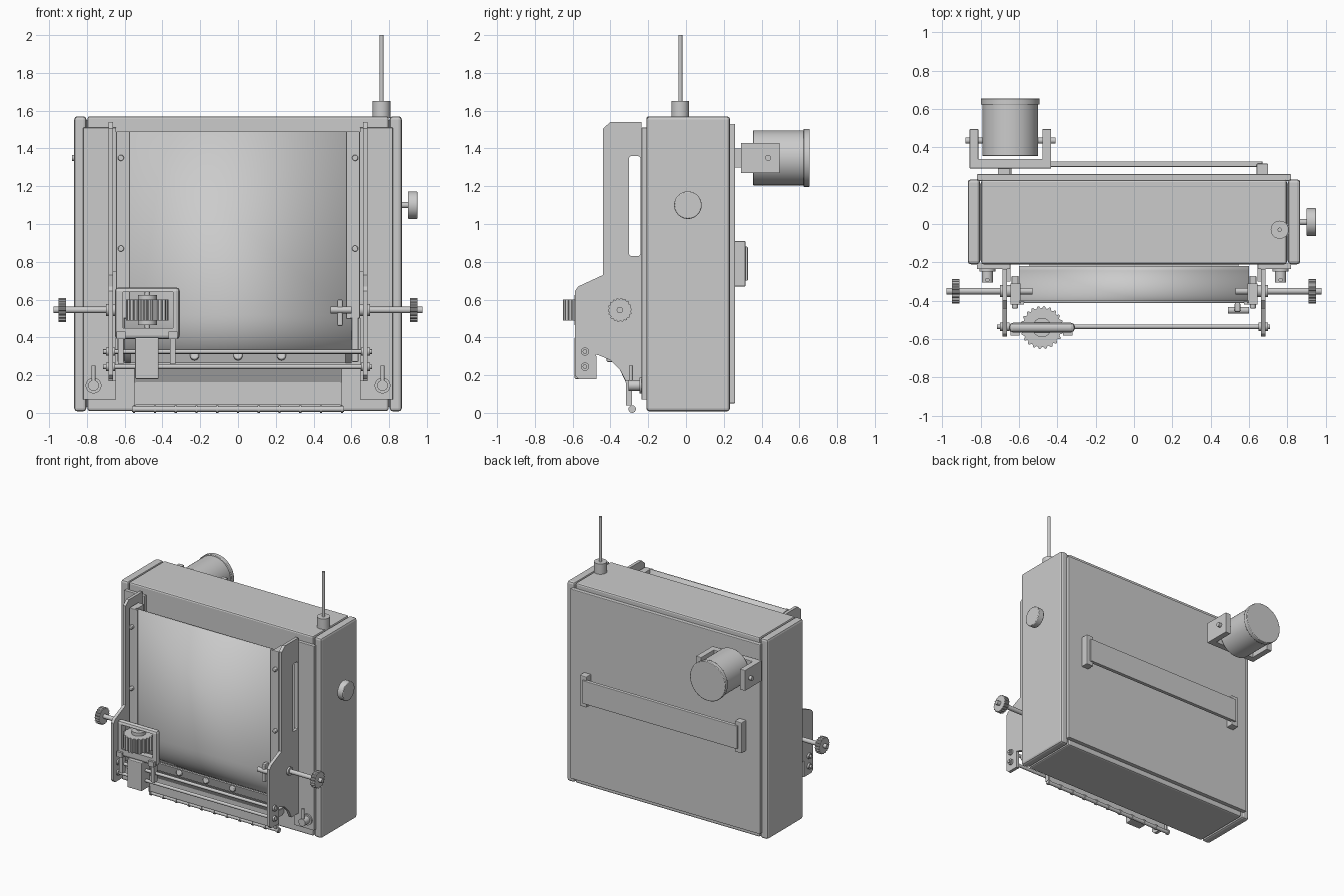
import bpy, bmesh, math
from mathutils import Matrix, Vector

if "Cube" in bpy.data.objects:
    bpy.data.objects.remove(bpy.data.objects["Cube"])


def finish(bm, name, bevel=0.0, smooth=False, segs=2):
    bmesh.ops.recalc_face_normals(bm, faces=bm.faces)
    me = bpy.data.meshes.new(name)
    bm.to_mesh(me)
    bm.free()
    ob = bpy.data.objects.new(name, me)
    bpy.context.collection.objects.link(ob)
    if bevel:
        m = ob.modifiers.new("bevel", 'BEVEL')
        m.width, m.segments, m.limit_method = bevel, segs, 'ANGLE'
    if smooth:
        bpy.ops.object.select_all(action='DESELECT')
        bpy.context.view_layer.objects.active = ob
        ob.select_set(True)
        bpy.ops.object.shade_smooth_by_angle(angle=math.radians(35))
    return ob


def box(name, x, y, z, bevel=0.0):
    bm = bmesh.new()
    c = Vector(((x[0] + x[1]) / 2, (y[0] + y[1]) / 2, (z[0] + z[1]) / 2))
    s = (abs(x[1] - x[0]), abs(y[1] - y[0]), z[1] - z[0])
    bmesh.ops.create_cube(bm, size=1, matrix=Matrix.Translation(c) @ Matrix.Diagonal((*s, 1)))
    return finish(bm, name, bevel)


def cyl(name, a, b, r, n=32, bevel=0.0):
    a, b = Vector(a), Vector(b)
    d = b - a
    bm = bmesh.new()
    mat = Matrix.Translation((a + b) / 2) @ d.to_track_quat('Z', 'Y').to_matrix().to_4x4()
    bmesh.ops.create_cone(bm, cap_ends=True, segments=n, radius1=r, radius2=r, depth=d.length, matrix=mat)
    return finish(bm, name, bevel, True)


def extrude_profile(name, pts, x, bevel=0.0, smooth=False):
    # closed y/z outline extruded along x
    bm = bmesh.new()
    f = bm.faces.new([bm.verts.new((x[0], y, z)) for y, z in pts])
    g = bmesh.ops.extrude_face_region(bm, geom=[f])
    bmesh.ops.translate(bm, verts=[v for v in g['geom'] if isinstance(v, bmesh.types.BMVert)],
                        vec=(x[1] - x[0], 0, 0))
    return finish(bm, name, bevel, smooth)


def sheet(name, pts, half, t, smooth=False):
    # thin sheet following an open y/z path
    bm = bmesh.new()
    rows = [(bm.verts.new((-half, y, z)), bm.verts.new((half, y, z))) for y, z in pts]
    for (a, b), (c, d) in zip(rows, rows[1:]):
        bm.faces.new((a, b, d, c))
    ob = finish(bm, name, 0, smooth)
    m = ob.modifiers.new("thickness", 'SOLIDIFY')
    m.thickness, m.offset = t, 0
    return ob


def gear(name, a, b, r, n=18):
    # knurled wheel: alternate outer/inner radii
    a, b = Vector(a), Vector(b)
    q = (b - a).to_track_quat('Z', 'Y').to_matrix()
    bm = bmesh.new()
    vs = []
    for i in range(n * 4):
        t = 2 * math.pi * i / (n * 4)
        rr = r if i % 4 < 2 else r * 0.9
        vs.append(bm.verts.new(a + q @ Vector((rr * math.cos(t), rr * math.sin(t), 0))))
    f = bm.faces.new(vs)
    g = bmesh.ops.extrude_face_region(bm, geom=[f])
    bmesh.ops.translate(bm, verts=[v for v in g['geom'] if isinstance(v, bmesh.types.BMVert)], vec=b - a)
    return finish(bm, name)


def cut(ob, cutter):
    m = ob.modifiers.new("cut", 'BOOLEAN')
    m.object, m.operation, m.solver = cutter, 'DIFFERENCE', 'EXACT'
    cutter.hide_render = True
    cutter.hide_set(True)


# cabinet
box("cabinet_body", (-.797, .797), (-.21, .23), (.01, 1.57), .012)
box("cabinet_core", (-.82, .82), (-.19, .21), (.03, 1.55))
box("back_plate", (-.82, .82), (.225, .26), (.05, 1.53), .005)

# parts mirrored left and right
outline = [(-.235, 1.54), (-.40, 1.54), (-.44, 1.505), (-.44, .73), (-.57, .67), (-.588, .645),
           (-.588, .35), (-.56, .33), (-.46, .305), (-.40, .28), (-.35, .23), (-.32, .17), (-.235, .17)]
for s, side in ((-1, "left"), (1, "right")):
    box(side + "_cabinet_side", (s * .803, s * .867), (-.21, .233), (.008, 1.57), .016)
    box(side + "_mount_flange", (s * .645, s * .82), (-.235, -.205), (.07, 1.51), .003)
    plate = extrude_profile(side + "_side_plate", outline, (s * .662, s * .686))
    cut(plate, box(side + "_slot_cutter", (s * .6, s * .75), (-.302, -.242), (.83, 1.36), .012))
    box(side + "_guide_channel", (s * .592, s * .645), (-.42, -.31), (.50, 1.49), .004)
    box(side + "_guide_lip", (s * .575, s * .592), (-.42, -.405), (.50, 1.49))
    box(side + "_chute_end", (s * .602, s * .638), (-.42, -.27), (.27, .78), .006)
    for z in (.87, 1.35):
        cyl(side + "_guide_bolt", (s * .62, -.415, z), (s * .62, -.44, z), .016, 16, .004)
    # paper roll shaft and knob
    cyl(side + "_roll_shaft", (s * .53, -.35, .545), (s * .977, -.35, .545), .017, 20)
    cyl(side + "_shaft_bush", (s * .60, -.35, .545), (s * .70, -.35, .545), .032, 24)
    gear(side + "_shaft_knob", (s * .91, -.35, .545), (s * .95, -.35, .545), .064)
    # lower latch post
    cyl(side + "_latch_flange", (s * .765, -.23, .145), (s * .765, -.247, .145), .042)
    cyl(side + "_latch_post", (s * .765, -.23, .145), (s * .765, -.305, .145), .029)
    cyl(side + "_latch_pin", (s * .765, -.292, .145), (s * .765, -.292, .25), .011, 16)
    # rod clamps
    for z in (.325, .245):
        cyl(side + "_rod_collar", (s * .65, -.535, z), (s * .70, -.535, z), .022, 20)
    extrude_profile(side + "_rod_tab", [(-.588, .4), (-.588, .20), (-.568, .18), (-.475, .18),
                                        (-.475, .30), (-.50, .4)], (s * .662, s * .686))
    box(side + "_inner_rail", (s * .645, s * .662), (-.30, -.22), (.17, .75))

# front panel curling back at the bottom
curve = [(-.405, 1.49), (-.405, .52)]
curve += [(-.405 + .185 * (1 - math.cos(t)), .52 - .25 * math.sin(t))
          for t in [math.pi / 2 * i / 12 for i in range(1, 13)]]
sheet("front_panel", curve, .60, .012, True)

# lower chute and tear bar
sheet("strip_holder", [(-.395, .335), (-.375, .265)], .57, .012)
for x in (-.23, 0, .23):
    cyl("strip_bolt", (x, -.375, .30), (x, -.405, .307), .024, 16, .006)
sheet("lower_apron", [(-.355, .25), (-.312, .165), (-.312, .045)], .545, .008)
box("apron_support", (-.545, .545), (-.312, -.20), (.125, .175))
for s in (-1, 1):
    extrude_profile("apron_cheek", [(-.36, .25), (-.318, .16), (-.318, .04), (-.285, .04),
                                    (-.285, .12), (-.235, .12), (-.235, .17), (-.30, .17),
                                    (-.345, .25)], (s * .54, s * .55))
cyl("tear_bar", (-.56, -.285, .02), (.56, -.285, .02), .014, 16)
for i in range(11):
    x = -.55 + i * .11
    cyl("tear_bar_ring", (x - .006, -.285, .02), (x + .006, -.285, .02), .02, 16)

# small clamp on the right end of the shaft
box("roll_clamp", (.525, .555), (-.46, -.41), (.46, .60), .008)
cyl("roll_clamp_screw", (.49, -.45, .545), (.60, -.45, .545), .018, 16)

# cross rods
for z in (.325, .245):
    cyl("cross_rod", (-.715, -.535, z), (.71, -.535, z), .012, 16)

# carriage with thumb wheel
frame = box("carriage_frame", (-.652, -.308), (-.565, -.515), (.39, .665), .02)
cut(frame, box("carriage_window_cutter", (-.61, -.345), (-.7, -.4), (.45, .64)))
box("carriage_block", (-.545, -.42), (-.59, -.48), (.18, .40), .006)
for x in (-.62, -.345):
    box("carriage_leg", (x - .014, x + .014), (-.562, -.52), (.26, .42))
    box("carriage_foot", (x - .024, x + .024), (-.582, -.535), (.39, .43))
gear("thumb_wheel", (-.48, -.54, .49), (-.48, -.54, .60), .112, 22)
cyl("wheel_hub", (-.48, -.54, .465), (-.48, -.54, .625), .05)
cyl("wheel_axle", (-.48, -.54, .44), (-.48, -.54, .65), .014, 16)

# side knob
cyl("side_knob_stem", (.86, .01, 1.10), (.905, .01, 1.10), .016, 20)
cyl("side_knob", (.90, .01, 1.10), (.95, .01, 1.10), .073, 40, .005)

# antenna
cyl("antenna_base", (.76, -.03, 1.56), (.76, -.03, 1.65), .047)
cyl("antenna_rod", (.76, -.03, 1.64), (.76, -.03, 2.0), .011, 16)

# carrying strap
for s in (-1, 1):
    box("strap_end", (s * .64, s * .70), (.255, .315), (.67, .91), .005)
box("strap", (-.67, .67), (.298, .327), (.70, .88), .004)

# lamp and bracket
box("lamp_mount", (-.71, -.65), (.255, .30), (1.30, 1.40))
box("bracket_web", (-.857, -.433), (.29, .34), (1.27, 1.43), .003)
for a, b in ((-.857, -.812), (-.478, -.433)):
    box("bracket_arm", (a, b), (.29, .495), (1.27, 1.43), .003)
cyl("bracket_pin", (-.88, .435, 1.35), (-.41, .435, 1.35), .016, 20)
cyl("lamp_body", (-.645, .355, 1.35), (-.645, .635, 1.35), .145, 48, .003)
cyl("lamp_rim", (-.645, .622, 1.35), (-.645, .655, 1.35), .153, 48, .004)
